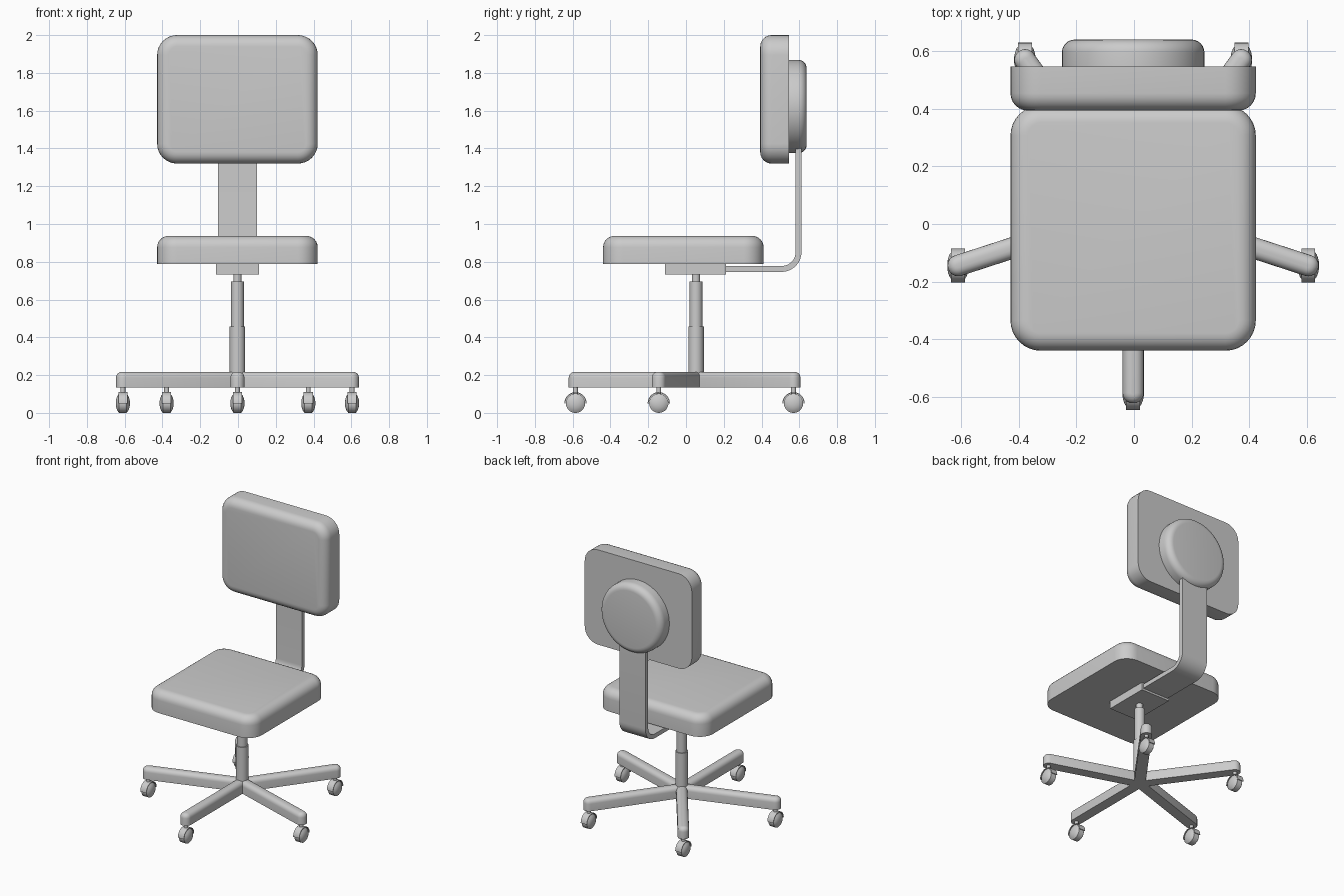
import bpy, bmesh, math
from mathutils import Matrix, Vector

if "Cube" in bpy.data.objects:
    bpy.data.objects.remove(bpy.data.objects["Cube"])

grey = bpy.data.materials.new("grey")
grey.diffuse_color = (0.6, 0.6, 0.6, 1)
grey.use_nodes = True
grey.node_tree.nodes["Principled BSDF"].inputs["Base Color"].default_value = grey.diffuse_color

X0, CY = -0.003, 0.053      # column axis
REACH = 0.638               # column to caster distance


def finish(name, bm, matrix=Matrix()):
    bmesh.ops.recalc_face_normals(bm, faces=bm.faces)
    mesh = bpy.data.meshes.new(name)
    bm.to_mesh(mesh)
    bm.free()
    mesh.transform(matrix)
    mesh.materials.append(grey)
    ob = bpy.data.objects.new(name, mesh)
    bpy.context.collection.objects.link(ob)
    bpy.ops.object.select_all(action='DESELECT')
    ob.select_set(True)
    bpy.context.view_layer.objects.active = ob
    bpy.ops.object.shade_smooth_by_angle(angle=math.radians(35))
    return ob


def loft(bm, rings, closed=False):
    """Skin equal-length point rings; cap the ends or join last to first."""
    vs = [[bm.verts.new(p) for p in r] for r in rings]
    n = len(vs[0])
    for k in range(len(vs) if closed else len(vs) - 1):
        a, b = vs[k], vs[(k + 1) % len(vs)]
        for i in range(n):
            j = (i + 1) % n
            bm.faces.new((a[i], a[j], b[j], b[i]))
    if not closed:
        bm.faces.new(vs[0])
        bm.faces.new(vs[-1])


def rounded_outline(w, d, r, z, seg):
    pts = []
    for q, (sx, sy) in enumerate(((1, 1), (-1, 1), (-1, -1), (1, -1))):
        for i in range(seg + 1):
            a = math.pi / 2 * (q + i / seg)
            pts.append((sx * (w / 2 - r) + r * math.cos(a),
                        sy * (d / 2 - r) + r * math.sin(a), z))
    return pts


def pad(name, w, d, h, corner, edge, matrix, seg=8, steps=6):
    """Flat-bottomed slab with round corners and a rounded top edge."""
    bm = bmesh.new()
    rings = [rounded_outline(w, d, corner, 0, seg)]
    for k in range(steps + 1):
        a = math.pi / 2 * k / steps
        ins = edge * (1 - math.cos(a))
        rings.append(rounded_outline(w - 2 * ins, d - 2 * ins, corner - ins,
                                     h - edge + edge * math.sin(a), seg))
    loft(bm, rings)
    bmesh.ops.remove_doubles(bm, verts=bm.verts, dist=1e-5)
    return finish(name, bm, matrix)


def lathe(name, profile, matrix, seg=32):
    """Revolve (radius, height) pairs around z."""
    bm = bmesh.new()
    loft(bm, [[(r * math.cos(2 * math.pi * i / seg),
                r * math.sin(2 * math.pi * i / seg), z) for i in range(seg)]
              for r, z in profile])
    return finish(name, bm, matrix)


def box(name, lo, hi):
    bm = bmesh.new()
    bmesh.ops.create_cube(bm, size=1)
    lo, hi = Vector(lo), Vector(hi)
    return finish(name, bm, Matrix.Translation((lo + hi) / 2)
                  @ Matrix.Diagonal((*(hi - lo), 1)))


T = Matrix.Translation
# Cushions
pad("seat", 0.85, 0.85, 0.15, 0.105, 0.06, T((X0, -0.014, 0.787)))
pad("backrest", 0.85, 0.68, 0.152, 0.105, 0.06,
    T((X0, 0.545, 1.66)) @ Matrix.Rotation(math.pi / 2, 4, 'X'))
pad("backrest_disc", 0.494, 0.494, 0.097, 0.247, 0.045,
    T((X0, 0.542, 1.622)) @ Matrix.Rotation(-math.pi / 2, 4, 'X'), seg=12)

# Bent flat bar from the seat plate up to the backrest
path = [(0.19, 0.762, 0)]
R, cy, cz = 0.09, 0.506, 0.852
for i in range(11):
    a = math.pi / 2 * i / 10
    path.append((cy + R * math.sin(a), cz - R * math.cos(a), a))
path.append((0.596, 1.43, math.pi / 2))
bm = bmesh.new()
rings = []
for y, z, a in path:
    ny, nz = -math.sin(a) * 0.0155, math.cos(a) * 0.0155
    rings.append([(X0 + sx * 0.103, y + s * ny, z + s * nz)
                  for sx, s in ((-1, -1), (1, -1), (1, 1), (-1, 1))])
loft(bm, rings)
finish("back_support_bar", bm)

box("seat_plate", (X0 - 0.114, -0.11, 0.732), (X0 + 0.114, 0.213, 0.79))

# Gas lift column in three steps
lathe("column", [(0.041, 0.14), (0.041, 0.457), (0.034, 0.457), (0.034, 0.695),
                 (0.022, 0.695), (0.022, 0.74)], T((X0, CY, 0)))

# Five legs, each with a caster that faces forward
WR = 0.051
for n in range(5):
    ang = math.radians(-90 + 72 * n)
    length = REACH + 0.072
    pad(f"leg_{n + 1}", length, 0.074, 0.082, 0.036, 0.03,
        T((X0, CY, 0.135)) @ Matrix.Rotation(ang, 4, 'Z')
        @ T((REACH / 2, 0, 0)), seg=5, steps=5)
    x, y = X0 + REACH * math.cos(ang), CY + REACH * math.sin(ang)
    lathe(f"caster_stem_{n + 1}", [(0.013, 0.095), (0.013, 0.14)],
          T((x, y, 0)), 16)
    # domed wheel
    half = [(0.012, 0.037), (0.026, 0.034), (0.039, 0.029), (WR, 0.02)]
    profile = [(r, -h) for r, h in half] + half[::-1]
    lathe(f"caster_wheel_{n + 1}", profile,
          T((x, y, WR)) @ Matrix.Rotation(math.pi / 2, 4, 'Y'))
    # curved hood over the wheel
    bm = bmesh.new()
    rings = []
    for i in range(17):
        a = math.pi * i / 16
        rings.append([(x + hw, y + r * math.cos(a), WR + r * math.sin(a))
                      for hw, r in ((-0.024, 0.053), (0.024, 0.053),
                                    (0.024, 0.059), (-0.024, 0.059))])
    loft(bm, rings)
    finish(f"caster_hood_{n + 1}", bm)
